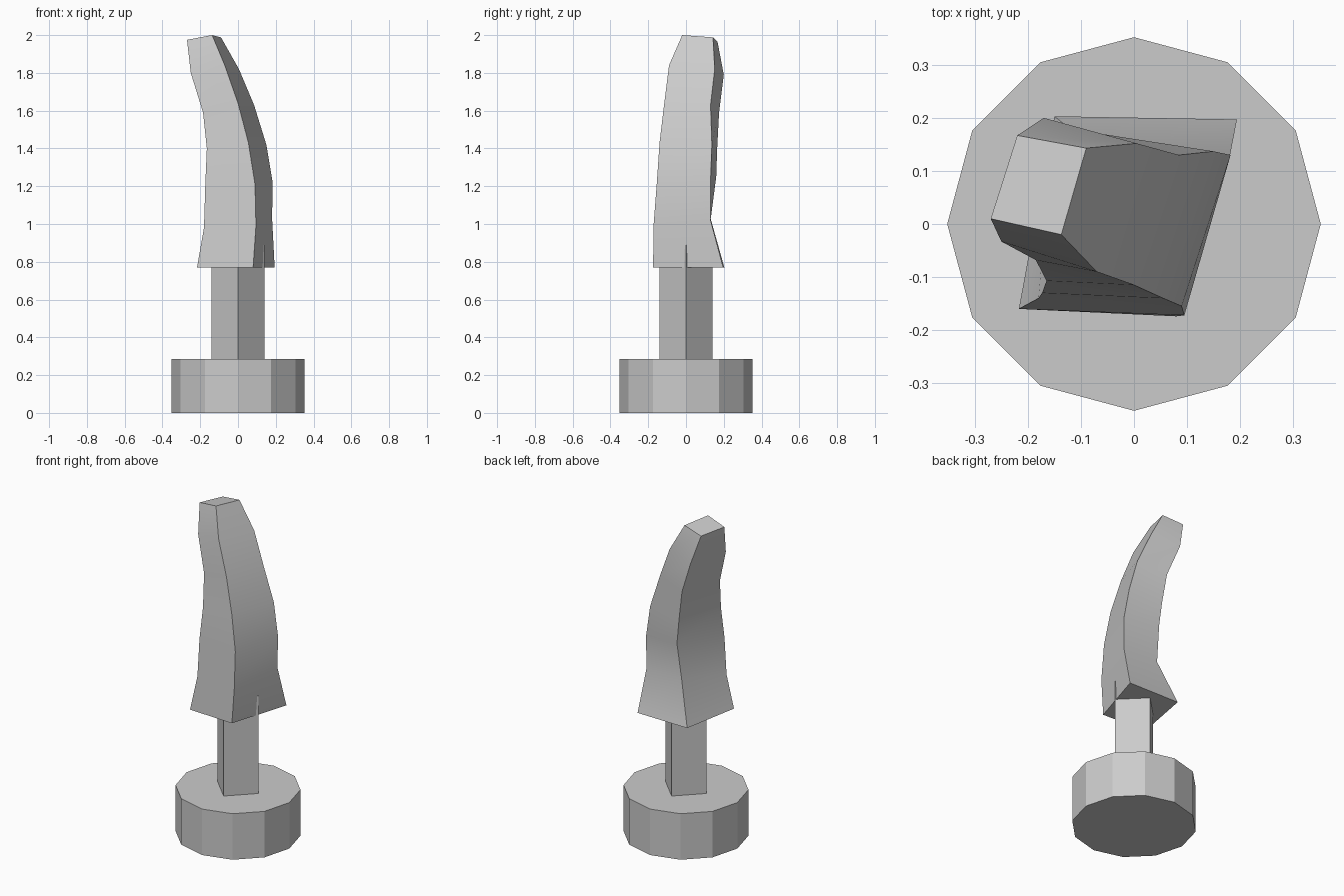
import bpy, bmesh, math

if "Cube" in bpy.data.objects:
    bpy.data.objects.remove(bpy.data.objects["Cube"])


def prism(name, sides, radius, z0, z1):
    # flat-faced upright prism with a vertex on the x axis
    bm = bmesh.new()
    rings = [[bm.verts.new((radius * math.cos(2 * math.pi * i / sides),
                            radius * math.sin(2 * math.pi * i / sides), z))
              for i in range(sides)] for z in (z0, z1)]
    return loft(name, bm, rings)


def loft(name, bm, rings):
    # skin a stack of closed rings and cap both ends
    n = len(rings[0])
    for low, high in zip(rings, rings[1:]):
        for i in range(n):
            j = (i + 1) % n
            bm.faces.new((low[i], low[j], high[j], high[i]))
    bm.faces.new(rings[0][::-1])
    bm.faces.new(rings[-1])
    bmesh.ops.recalc_face_normals(bm, faces=bm.faces)
    me = bpy.data.meshes.new(name)
    bm.to_mesh(me)
    bm.free()
    ob = bpy.data.objects.new(name, me)
    bpy.context.collection.objects.link(ob)
    return ob


# round base and square stem
prism("base", 12, 0.352, 0, 0.285)
prism("stem", 4, 0.141, 0.285, 0.89)

# curved blade: four corner paths from bottom to tip
front_left = [(-.217, -.16, .77), (-.18, -.14, .98), (-.173, -.13, 1.21), (-.165, -.107, 1.4),
              (-.185, -.068, 1.59), (-.25, -.033, 1.8), (-.27, .01, 1.975)]
front_right = [(.08, -.174, .77), (.095, -.172, .99), (.09, -.155, 1.21), (.055, -.14, 1.43),
               (0, -.115, 1.64), (-.07, -.09, 1.84), (-.137, -.02, 2.0)]
back_right = [(.194, .197, .77), (.181, .13, 1.02), (.182, .13, 1.23), (.15, .137, 1.42),
              (.085, .13, 1.63), (.005, .152, 1.82), (-.09, .143, 1.988)]
back_left = [(-.15, .203, .77), (-.06, .13, 1.03), (-.05, .16, 1.25), (-.067, .165, 1.4),
             (-.095, .175, 1.59), (-.17, .2, 1.79), (-.22, .167, 1.965)]
bm = bmesh.new()
rings = [[bm.verts.new(p) for p in ring]
         for ring in zip(front_left, front_right, back_right, back_left)]
blade = loft("blade", bm, rings)

# soft shading along the blade, sharp corners kept
bpy.context.view_layer.objects.active = blade
blade.select_set(True)
bpy.ops.object.shade_smooth_by_angle(angle=math.radians(30))
